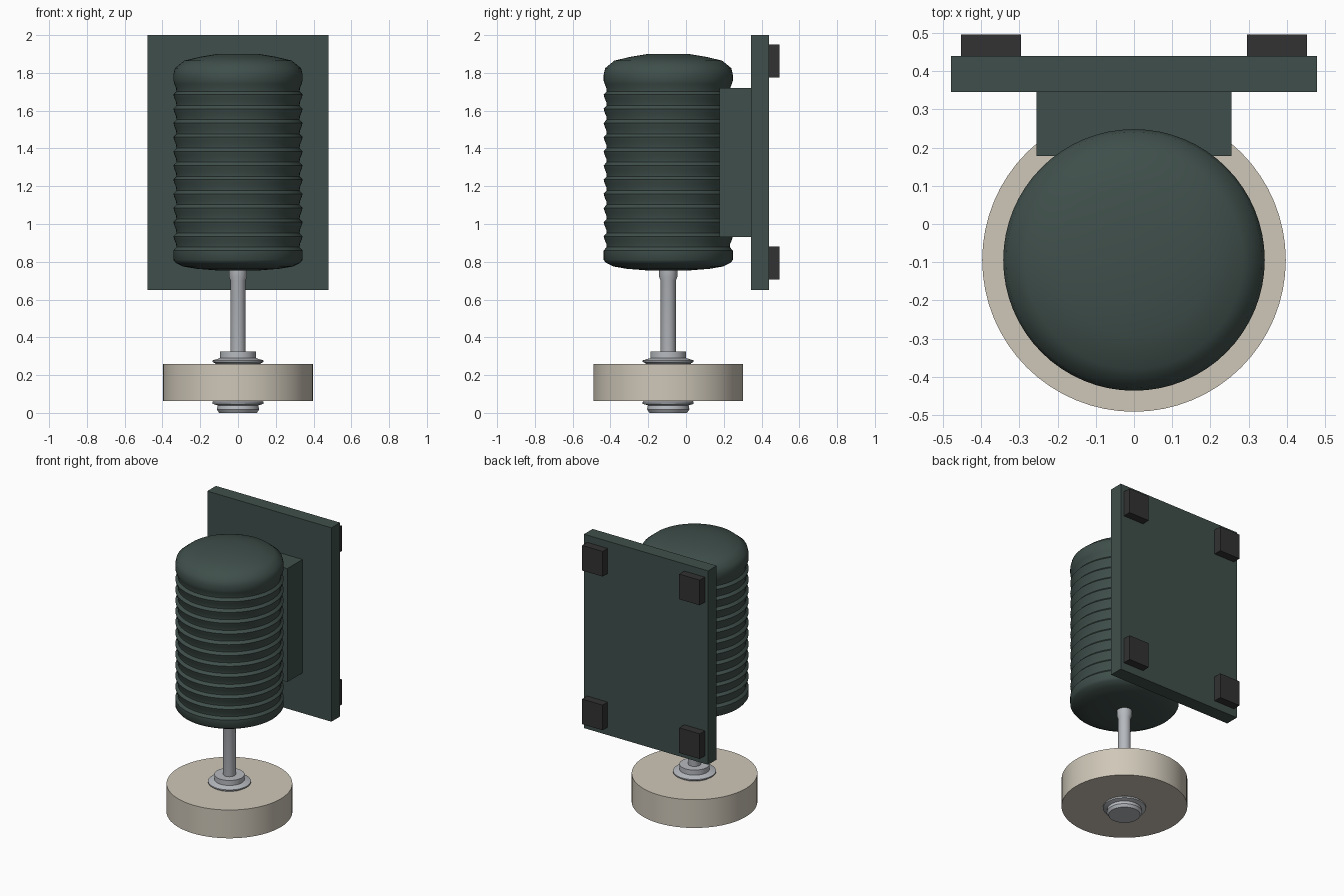
import bpy, bmesh, math

if "Cube" in bpy.data.objects:
    bpy.data.objects.remove(bpy.data.objects["Cube"])

AXIS_Y = -0.094


def material(name, rgb):
    m = bpy.data.materials.new(name)
    m.diffuse_color = (*rgb, 1)
    m.use_nodes = True
    m.node_tree.nodes["Principled BSDF"].inputs["Base Color"].default_value = m.diffuse_color
    return m


GREEN = material("dark green paint", (0.050, 0.078, 0.070))
STONE = material("beige stone", (0.62, 0.57, 0.48))
STEEL = material("light steel", (0.47, 0.49, 0.52))
RUBBER = material("black rubber", (0.033, 0.032, 0.032))


def finish(bm, name, mat):
    bmesh.ops.recalc_face_normals(bm, faces=bm.faces)
    me = bpy.data.meshes.new(name)
    bm.to_mesh(me)
    bm.free()
    me.materials.append(mat)
    ob = bpy.data.objects.new(name, me)
    bpy.context.collection.objects.link(ob)
    return ob


def box(name, x, y, z, mat):
    bm = bmesh.new()
    bmesh.ops.create_cube(bm, size=1)
    for v in bm.verts:
        for i, (lo, hi) in enumerate((x, y, z)):
            v.co[i] = hi if v.co[i] > 0 else lo
    return finish(bm, name, mat)


def lathe(name, profile, mat, angle=35, n=64):
    """Revolve (radius, z) points around the motor axis and cap both ends."""
    bm = bmesh.new()
    rings = [[bm.verts.new((r * math.cos(2 * math.pi * k / n),
                            AXIS_Y + r * math.sin(2 * math.pi * k / n), z))
              for k in range(n)] for r, z in profile]
    for a, b in zip(rings, rings[1:]):
        for k in range(n):
            j = (k + 1) % n
            bm.faces.new((a[k], a[j], b[j], b[k]))
    bm.faces.new(rings[0][::-1])
    bm.faces.new(rings[-1])
    ob = finish(bm, name, mat)
    bpy.context.view_layer.objects.active = ob
    ob.select_set(True)
    bpy.ops.object.shade_smooth_by_angle(angle=math.radians(angle))
    ob.select_set(False)
    return ob


# ribbed motor housing with rounded ends
body = [(0.12, 0.755), (0.22, 0.763), (0.29, 0.775), (0.33, 0.795), (0.342, 0.81), (0.342, 0.86)]
ribs, z0, pitch = 12, 0.865, 0.075
for i in range(ribs):
    z = z0 + i * pitch
    body += [(0.326, z + 0.012), (0.328, z + 0.03), (0.337, z + 0.052), (0.342, z + 0.070)]
body += [(0.342, 1.79), (0.334, 1.825), (0.285, 1.865), (0.2, 1.885), (0.11, 1.90)]
lathe("motor_housing", body, GREEN, 40)

# drive shaft with collar
lathe("drive_shaft", [(0.04, 0.03), (0.04, 0.70), (0.048, 0.72), (0.048, 0.77)], STEEL, n=32)

# grinding wheel
lathe("grinding_wheel", [(0.397, 0.063), (0.397, 0.26)], STONE)

# clamping flanges above and below the wheel
lathe("upper_flange", [(0.12, 0.25), (0.12, 0.262), (0.135, 0.27), (0.135, 0.278), (0.095, 0.29),
                       (0.095, 0.325)], STEEL)
lathe("lower_flange", [(0.10, 0.0), (0.112, 0.018), (0.108, 0.04), (0.135, 0.048), (0.135, 0.058),
                       (0.12, 0.07)], STEEL)

# mounting bracket and back plate
box("mounting_bracket", (-0.255, 0.255), (0.178, 0.35), (0.93, 1.72), GREEN)
box("back_plate", (-0.478, 0.478), (0.345, 0.44), (0.65, 2.0), GREEN)

# four rubber pads on the back of the plate
for side, x in (("left", (-0.453, -0.295)), ("right", (0.295, 0.453))):
    for level, z in (("lower", (0.705, 0.88)), ("upper", (1.775, 1.95))):
        box(f"{level}_{side}_pad", x, (0.438, 0.496), z, RUBBER)
